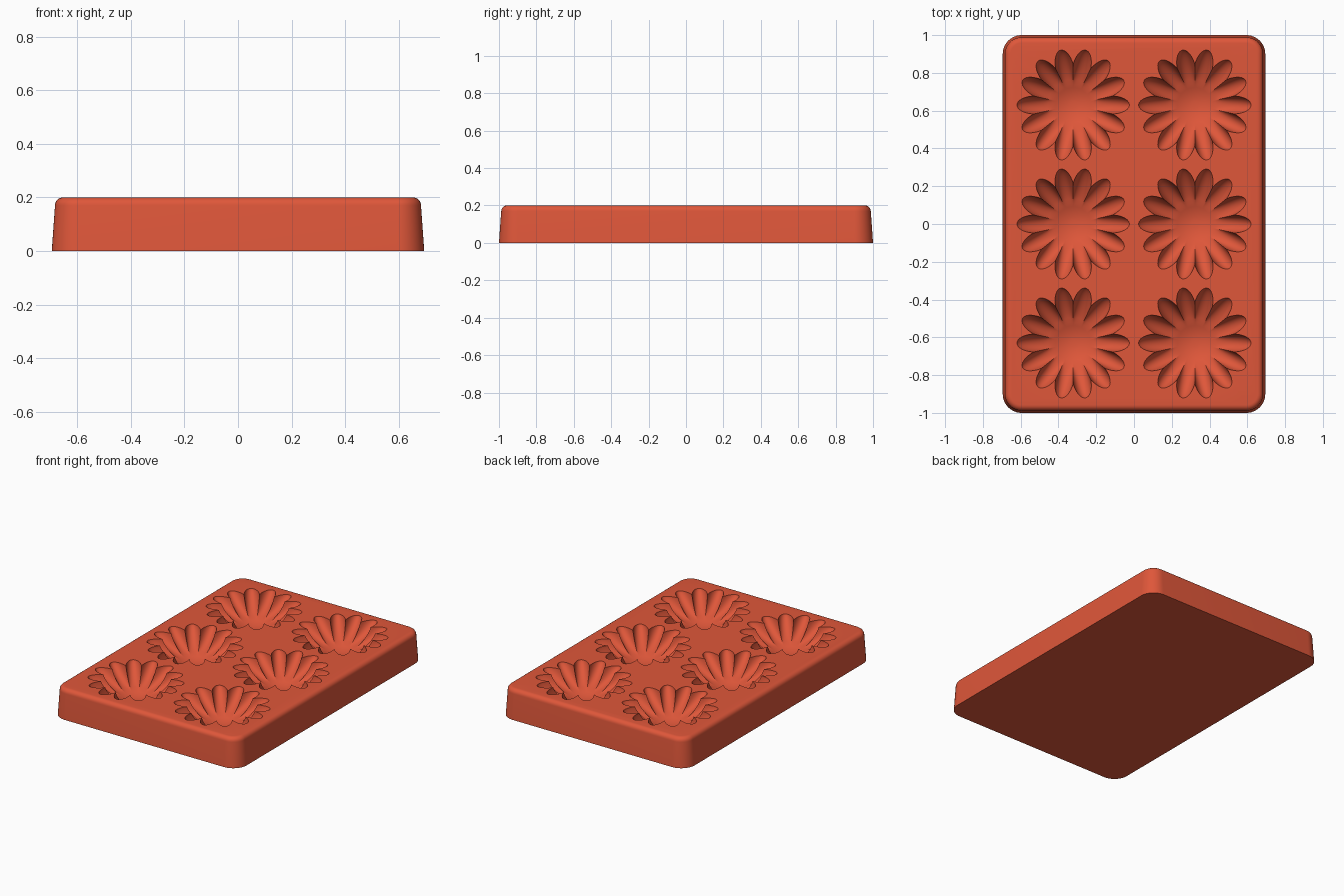
import bpy, bmesh, math

cube = bpy.data.objects.get("Cube")
if cube:
    bpy.data.objects.remove(cube, do_unlink=True)

mat = bpy.data.materials.new("terracotta red silicone")
mat.use_nodes = True
colour = (0.74, 0.095, 0.042, 1)
mat.diffuse_color = colour
mat.node_tree.nodes["Principled BSDF"].inputs["Base Color"].default_value = colour

HALF_X, HALF_Y, TOP = 0.695, 1.0, 0.2
PETALS, STEPS = 14, 16
SEGMENTS = PETALS * STEPS
DISC = 0.11


def make_object(name, bm):
    bmesh.ops.recalc_face_normals(bm, faces=bm.faces)
    mesh = bpy.data.meshes.new(name)
    bm.to_mesh(mesh)
    bm.free()
    mesh.materials.append(mat)
    obj = bpy.data.objects.new(name, mesh)
    bpy.context.collection.objects.link(obj)
    return obj


def skin(bm, loops):
    """Join rings of equal length and close both ends."""
    rings = [[bm.verts.new(p) for p in loop] for loop in loops]
    for a, b in zip(rings, rings[1:]):
        for i in range(len(a)):
            j = (i + 1) % len(a)
            bm.faces.new((a[i], a[j], b[j], b[i]))
    bm.faces.new(rings[0])
    bm.faces.new(rings[-1])


def rounded_rectangle(inset, z, radius=0.1, steps=12):
    pts = []
    r = radius - inset
    for corner, (sx, sy) in enumerate(((1, 1), (-1, 1), (-1, -1), (1, -1))):
        for k in range(steps + 1):
            a = math.pi / 2 * (corner + k / steps)
            pts.append((sx * (HALF_X - radius) + r * math.cos(a),
                        sy * (HALF_Y - radius) + r * math.sin(a), z))
    return pts


def petal_rim(angle, centre=0.2, length=0.098, width=0.048):
    """Far crossing of a ray with the nearest elliptical petal outline."""
    pitch = 2 * math.pi / PETALS
    d = angle - round(angle / pitch) * pitch
    c, s = math.cos(d) / length, math.sin(d) / width
    k = centre / length
    a, b = c * c + s * s, c * k
    return (b + math.sqrt(max(0, b * b - a * (k * k - 1)))) / a


def flower_loops(cx, cy, depth=0.115, dimple=0.025):
    angles = [2 * math.pi * i / SEGMENTS for i in range(SEGMENTS)]

    def ring(radius, z):
        return [(cx + radius(a) * math.cos(a), cy + radius(a) * math.sin(a), z) for a in angles]

    # Shallow round dimple in the middle
    loops = []
    for k in range(1, 7):
        f = k / 6
        loops.append(ring(lambda a: DISC * f, TOP - depth - dimple * (1 - f * f)))
    # Fluted petals climbing to the rim
    for k in range(1, 13):
        t = math.sin(math.pi / 2 * k / 12)
        z = TOP - depth * (1 - t ** 1.3) ** 0.75
        loops.append(ring(lambda a: DISC + (petal_rim(a) - DISC) * t, z))
    loops.append(ring(petal_rim, TOP + 0.05))
    return loops


# Tapered tray with rounded top edge
levels = [(0, 0), (0.012, TOP - 0.03)]
for k in range(1, 7):
    a = math.pi / 2 * k / 6
    levels.append((0.012 + 0.03 * (1 - math.cos(a)), TOP - 0.03 + 0.03 * math.sin(a)))
bm = bmesh.new()
skin(bm, [rounded_rectangle(i, z) for i, z in levels])
tray = make_object("baking_mould", bm)

# Six flower cavities in two columns
bm = bmesh.new()
for x in (-0.322, 0.322):
    for y in (-0.63, 0, 0.63):
        skin(bm, flower_loops(x, y))
cutter = make_object("flower_cutter", bm)
cutter.hide_render = True

cut = tray.modifiers.new("flower cavities", 'BOOLEAN')
cut.operation, cut.solver, cut.object = 'DIFFERENCE', 'EXACT', cutter
bpy.ops.object.select_all(action='DESELECT')
tray.select_set(True)
bpy.context.view_layer.objects.active = tray
bpy.ops.object.modifier_apply(modifier=cut.name)
bpy.data.objects.remove(cutter, do_unlink=True)
bpy.ops.object.shade_smooth_by_angle(angle=math.radians(35))
